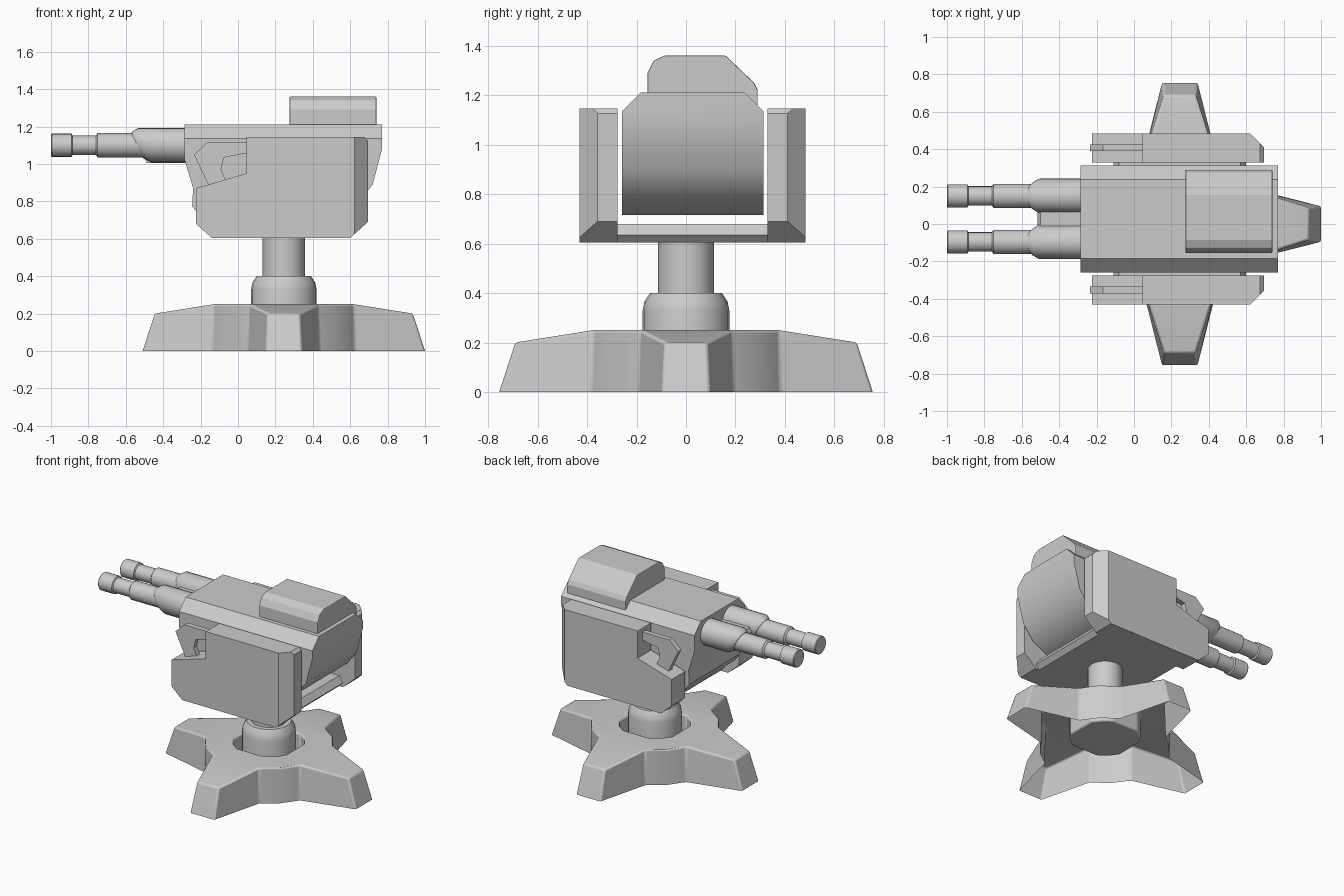
import bpy, bmesh
from math import cos, sin, pi, atan2
from mathutils import Vector, Matrix

if "Cube" in bpy.data.objects:
    bpy.data.objects.remove(bpy.data.objects["Cube"])

CX = 0.245      # centre of base in x
CY = 0.027      # centre of turret head in y


def finish(name, bm, smooth=None, bevel=0):
    bmesh.ops.recalc_face_normals(bm, faces=bm.faces)
    me = bpy.data.meshes.new(name)
    bm.to_mesh(me)
    bm.free()
    ob = bpy.data.objects.new(name, me)
    bpy.context.collection.objects.link(ob)
    if bevel:
        m = ob.modifiers.new("bevel", 'BEVEL')
        m.width, m.segments = bevel, 2
        m.limit_method, m.angle_limit = 'ANGLE', 0.6
    if smooth:
        bpy.ops.object.select_all(action='DESELECT')
        ob.select_set(True)
        bpy.context.view_layer.objects.active = ob
        bpy.ops.object.shade_smooth_by_angle(angle=smooth)
    return ob


def prism(pts, axis, lo, hi):
    """Extrude a 2D outline along x (pts = y,z) or y (pts = x,z)."""
    bm = bmesh.new()
    put = (lambda a, b, t: (t, a, b)) if axis == 'x' else (lambda a, b, t: (a, t, b))
    rings = [[bm.verts.new(put(a, b, t)) for a, b in pts] for t in (lo, hi)]
    n = len(pts)
    for r in rings:
        bm.faces.new(r)
    for i in range(n):
        j = (i + 1) % n
        bm.faces.new((rings[0][i], rings[0][j], rings[1][j], rings[1][i]))
    bmesh.ops.recalc_face_normals(bm, faces=bm.faces)
    return bm


def lathe(name, profile, place, n=24):
    """Closed round part from (radius, height) pairs, moved by a matrix."""
    bm = bmesh.new()
    rings = [[bm.verts.new(place @ Vector((r * cos(2 * pi * i / n), r * sin(2 * pi * i / n), h)))
              for i in range(n)] for r, h in profile]
    for a, b in zip(rings, rings[1:]):
        for i in range(n):
            j = (i + 1) % n
            bm.faces.new((a[i], a[j], b[j], b[i]))
    bm.faces.new(rings[0])
    bm.faces.new(rings[-1])
    return finish(name, bm, 0.6)


# Star-shaped base: open underneath, with a pit around the pedestal
bm = bmesh.new()
def turn(x, y, z, k):
    for _ in range(k):
        x, y = -y, x
    return bm.verts.new((x + CX, y, z))
low, top, rim, pit = [], [], [], []
for k in range(4):
    low.append([turn(*p, 0, k) for p in ((.38, -.19), (.755, -.095), (.755, .095), (.38, .19), (.30, .30))])
    top.append([turn(*p, k) for p in ((.375, -.185, .25), (.69, -.085, .2), (.69, .085, .2),
                                      (.375, .185, .25), (.297, .297, .25))])
    for i in (0, 3, 4):
        for ring, z in ((rim, .25), (pit, .09)):
            d = Vector((top[-1][i].co.x - CX, top[-1][i].co.y)).normalized() * .232
            ring.append(bm.verts.new((d.x + CX, d.y, z)))
lows, tops = sum(low, []), sum(top, [])
for i in range(20):
    j = (i + 1) % 20
    bm.faces.new((lows[i], lows[j], tops[j], tops[i]))
hub = []
for t in top:
    bm.faces.new(t[:4])
    hub += [t[0], t[3], t[4]]
for i in range(12):
    j = (i + 1) % 12
    bm.faces.new((hub[i], hub[j], rim[j], rim[i]))
    bm.faces.new((rim[i], rim[j], pit[j], pit[i]))
bm.faces.new(pit)
finish("star_base", bm, 0.5, 0.01)

# Pedestal collar and column
up = Matrix.Translation((CX, 0, 0))
lathe("pedestal_collar", [(.175, .095), (.175, .33), (.168, .365), (.145, .4)], up)
lathe("pedestal_column", [(.113, .38), (.113, .63)], up)

# Yoke: two side plates with a chamfered outer rear edge, and the hooks in front of them
plate = [(-.225, .68), (-.14, .605), (.60, .605), (.695, .69), (.695, 1.125), (.675, 1.145),
         (.045, 1.145), (.045, .95), (-.225, .87)]
hook = [(.06, 1.115), (-.165, 1.115), (-.235, 1.05), (-.155, .88), (-.06, .9), (-.09, .97),
        (-.075, 1.035), (.06, 1.06)]
for side, label in ((-1, "front"), (1, "back")):
    a, b = CY + side * .303, CY + side * .457
    bm = prism(plate, 'y', min(a, b), max(a, b))
    bmesh.ops.bisect_plane(bm, geom=bm.verts[:] + bm.edges[:] + bm.faces[:],
                           plane_co=(.622, b, 0), plane_no=(1, side, 0), clear_outer=True)
    bmesh.ops.holes_fill(bm, edges=[e for e in bm.edges if e.is_boundary], sides=0)
    finish("yoke_plate_" + label, bm)
    m = CY + side * .38
    finish("yoke_hook_" + label, prism(hook, 'y', m - .018, m + .018))

# Yoke floor joining the plates
floor = [(-.11, .635), (-.08, .605), (.57, .605), (.6, .635), (.57, .68), (-.08, .68)]
finish("yoke_floor", prism(floor, 'y', CY - .31, CY + .31))

# Gun housing with chamfered top edges
body = [(-.285, 1.21), (-.285, 1.02), (-.24, .87), (-.245, .775), (-.2, .715), (.5, .715),
        (.64, .79), (.72, .89), (.77, 1.08), (.77, 1.21)]
bm = prism(body, 'y', CY - .286, CY + .286)
long_top = [e for e in bm.edges if all(v.co.z > 1.2 for v in e.verts)
            and abs(e.verts[0].co.x - e.verts[1].co.x) > .5]
bmesh.ops.bevel(bm, geom=long_top, offset=.075, segments=1, affect='EDGES', profile=.5)
finish("gun_housing", bm, 0.5)

# Offset box on the roof
roof = [(-.155, 1.17), (-.155, 1.29), (-.13, 1.34), (-.085, 1.36), (.16, 1.36), (.275, 1.25),
        (.29, 1.22), (.29, 1.15)]
finish("roof_box", prism(roof, 'x', .275, .74), None, 0.006)

# Twin barrels, each with a slanted sleeve at its root
for side, label in ((-1, "front"), (1, "back")):
    y = CY + side * .123
    along = Matrix.Translation((0, y, 1.1)) @ Matrix.Rotation(pi / 2, 4, 'Y')
    lathe("barrel_" + label, [(.058, -1), (.062, -.995), (.062, -.89), (.052, -.885), (.052, -.76),
                              (.065, -.75), (.065, -.5)], along)
    sleeve = lathe("barrel_sleeve_" + label, [(.07, -.57), (.092, -.535), (.092, -.25)], along)
    for v in sleeve.data.vertices:
        if v.co.x < -.4:
            v.co.x += max(0, (1.17 - v.co.z)) * .45

# Bridge between the sleeves
bridge = [(-.515, 1.1), (-.49, 1.005), (-.25, 1.005), (-.25, 1.13), (-.5, 1.13)]
finish("sleeve_bridge", prism(bridge, 'y', CY - .06, CY + .06))
